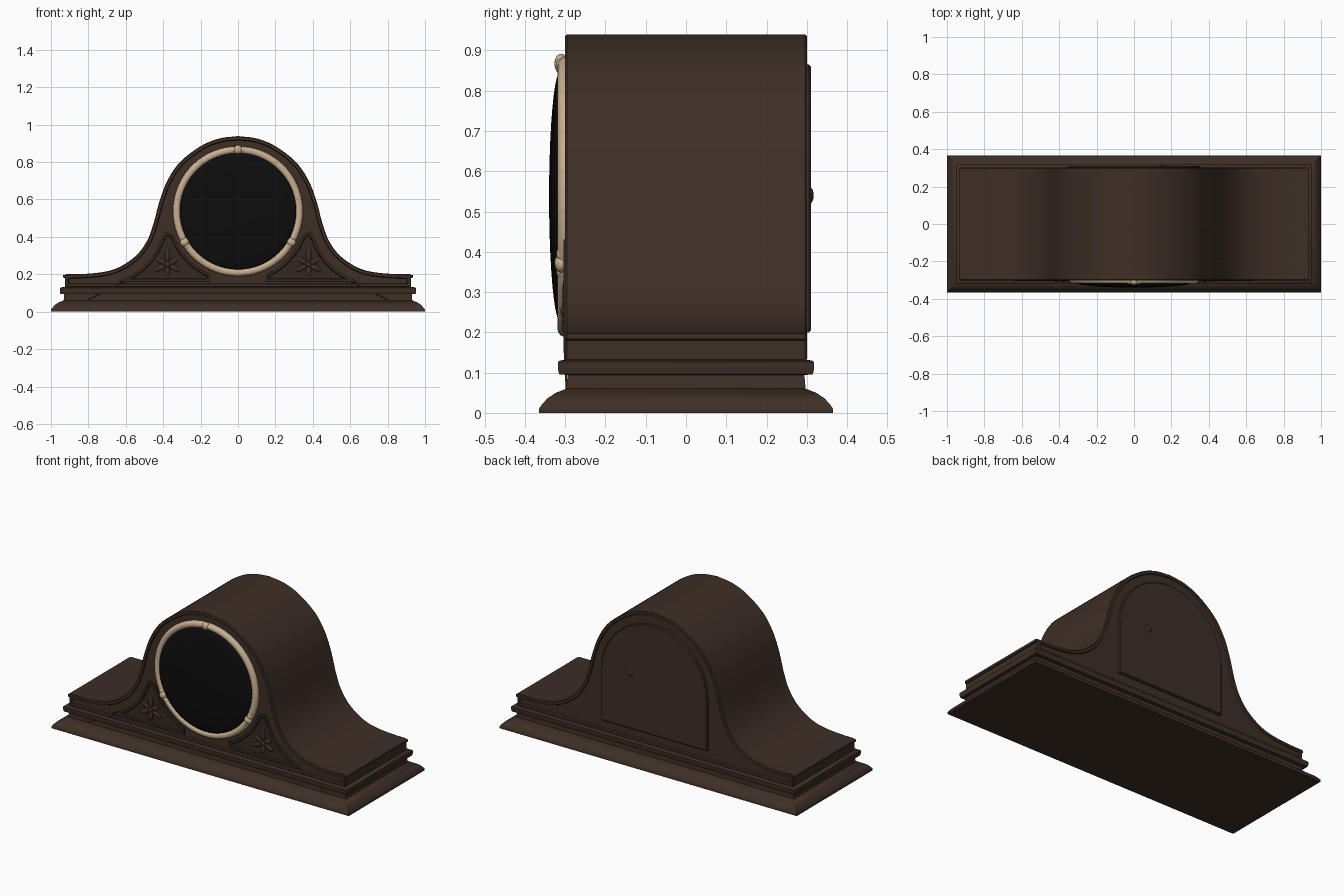
import bpy, bmesh, math
from mathutils import Matrix, Vector

cube = bpy.data.objects.get("Cube")
if cube:
    bpy.data.objects.remove(cube, do_unlink=True)


def material(name, rgb, rough=0.6):
    m = bpy.data.materials.new(name)
    m.use_nodes = True
    m.diffuse_color = (*rgb, 1)
    bsdf = m.node_tree.nodes["Principled BSDF"]
    bsdf.inputs["Base Color"].default_value = (*rgb, 1)
    bsdf.inputs["Roughness"].default_value = rough
    return m


WOOD = material("dark wood", (0.047, 0.028, 0.019))
CARVED = material("carved wood", (0.034, 0.021, 0.014))
CREAM = material("cream bezel", (0.58, 0.43, 0.28))
BLACK = material("black dial", (0.004, 0.004, 0.004))

DIAL_Z = 0.537


def finish(name, bm, mat, angle=35):
    bmesh.ops.recalc_face_normals(bm, faces=bm.faces)
    mesh = bpy.data.meshes.new(name)
    bm.to_mesh(mesh)
    bm.free()
    mesh.materials.append(mat)
    ob = bpy.data.objects.new(name, mesh)
    bpy.context.collection.objects.link(ob)
    bpy.ops.object.select_all(action="DESELECT")
    ob.select_set(True)
    bpy.context.view_layer.objects.active = ob
    bpy.ops.object.shade_smooth_by_angle(angle=math.radians(angle))
    return ob


def spline(pts, steps=6):
    """Smooth curve through the given points."""
    p = [Vector(q) for q in pts]
    p = [2 * p[0] - p[1]] + p + [2 * p[-1] - p[-2]]
    out = []
    for a, b, c, d in zip(p, p[1:], p[2:], p[3:]):
        for i in range(steps):
            t = i / steps
            out.append(0.5 * (2 * b + (c - a) * t + (2 * a - 5 * b + 4 * c - d) * t ** 2
                              + (3 * b - a - 3 * c + d) * t ** 3))
    return out + [p[-2]]


def arc(cx, cz, r, start, end, n):
    angles = [math.radians(start + (end - start) * i / n) for i in range(n + 1)]
    return [(cx + r * math.cos(a), cz + r * math.sin(a)) for a in angles]


def bridge(bm, loops, close_ends=True):
    n = len(loops[0])
    for lo, hi in zip(loops, loops[1:]):
        for i in range(n):
            j = (i + 1) % n
            bm.faces.new((lo[i], lo[j], hi[j], hi[i]))
    if close_ends:
        return [bm.faces.new(loops[0]), bm.faces.new(loops[-1])]


def prism(outline, y0, y1):
    """Extrude an x-z outline along y; returns the mesh and its two caps."""
    bm = bmesh.new()
    caps = bridge(bm, [[bm.verts.new((x, y, z)) for x, z in outline] for y in (y0, y1)])
    bmesh.ops.recalc_face_normals(bm, faces=bm.faces)
    return bm, caps


def recess(bm, cap, steps):
    for width, depth in steps:
        bmesh.ops.inset_region(bm, faces=[cap], thickness=width, depth=depth,
                               use_even_offset=True)


def lathe(name, profile, mat, n=72):
    """Turn (radius, y) points around the dial axis."""
    bm = bmesh.new()
    loops = [[bm.verts.new((r * math.cos(k * math.tau / n), y,
                            DIAL_Z + r * math.sin(k * math.tau / n))) for k in range(n)]
             for r, y in profile]
    bridge(bm, loops)
    return finish(name, bm, mat)


def ellipsoid(bm, centre, size, turn=0):
    m = Matrix.Translation(centre) @ Matrix.Rotation(-turn, 4, "Y") @ Matrix.Diagonal((*size, 1))
    bmesh.ops.create_uvsphere(bm, u_segments=14, v_segments=8, radius=1, matrix=m)


# Moulded plinth: rectangular loops, (inset from the outer edge, height)
profile = [(0, 0), (0, 0.01), (0.008, 0.022), (0.022, 0.037), (0.042, 0.05), (0.068, 0.06),
           (0.071, 0.094), (0.05, 0.096), (0.047, 0.108), (0.047, 0.126), (0.052, 0.13),
           (0.068, 0.132)]
bm = bmesh.new()
bridge(bm, [[bm.verts.new((sx * (1 - d), sy * (0.365 - d), z))
             for sx, sy in ((-1, -1), (1, -1), (1, 1), (-1, 1))] for d, z in profile])
finish("plinth", bm, WOOD)

# Humped case with a raised rim on front and back
side = spline([(0.935, 0.197), (0.75, 0.208), (0.64, 0.236), (0.545, 0.3), (0.486, 0.38),
               (0.452, 0.47), (0.42, 0.59), (0.378, 0.7), (0.31, 0.8), (0.2, 0.885),
               (0.1, 0.926), (0, 0.939)])
half = [(0.926, 0.13), (0.926, 0.18), (0.935, 0.184)] + [tuple(p) for p in side]
outline = half + [(-x, z) for x, z in reversed(half[:-1])]
bm, caps = prism(outline, -0.296, 0.296)
for cap in caps:
    recess(bm, cap, [(0.004, 0.005), (0.014, 0), (0.004, -0.008)])
finish("case", bm, WOOD)

# Arched access panel and its knob on the back
bm, caps = prism([(0.355, 0.2)] + arc(0, 0.51, 0.355, 0, 180, 32) + [(-0.355, 0.2)], 0.28, 0.305)
recess(bm, caps[1], [(0.005, 0.005)])
finish("back_panel", bm, WOOD)
bm = bmesh.new()
ellipsoid(bm, (0.157, 0.308, 0.54), (0.02, 0.009, 0.02))
finish("panel_knob", bm, WOOD)

# Bezel ring and domed dial
lathe("bezel", [(0.346, -0.285)] + [(0.328 + 0.02 * math.cos(a), -0.3 - 0.019 * math.sin(a))
      for a in [math.pi * i / 10 for i in range(11)]] + [(0.308, -0.285)], CREAM)
lathe("dial", [(0.311, -0.288)] + [(0.311 * math.cos(a), -0.312 - 0.028 * math.sin(a))
      for a in [math.pi / 2 * i / 10 for i in range(10)]] + [(0.003, -0.34)], BLACK)

# Three beads on the bezel
bm = bmesh.new()
for deg in (90, 210, 330):
    a = math.radians(deg)
    c = Vector((math.cos(a), 0, math.sin(a)))
    ellipsoid(bm, c * 0.33 + Vector((0, -0.31, DIAL_Z)), (0.025, 0.017, 0.023), a)
    for s in (-1, 1):
        b = a + s * 0.075
        ellipsoid(bm, (0.33 * math.cos(b), -0.31, DIAL_Z + 0.33 * math.sin(b)),
                  (0.013, 0.012, 0.02), b)
finish("bezel_beads", bm, CREAM)

# Carved corner panels with a leaf rosette, one each side of the dial
outer = [tuple(p) for p in spline([(0.64, 0.16), (0.54, 0.215), (0.455, 0.3), (0.39, 0.43)], 5)]
corner = [(0.15, 0.16)] + outer + arc(0, DIAL_Z, 0.368, -20, -66, 12)
for label, s in (("left", 1), ("right", -1)):
    bm, caps = prism([(s * x, z) for x, z in corner], -0.28, -0.304)
    recess(bm, caps[1], [(0.014, 0), (0.004, -0.008)])
    finish(label + "_corner_panel", bm, CARVED)

    bm = bmesh.new()
    hub = Vector((s * 0.378, -0.299, 0.252))
    for deg, length in ((90, 0.04), (30, 0.028), (150, 0.028), (-25, 0.034), (205, 0.034),
                        (270, 0.028)):
        a = math.radians(deg)
        ellipsoid(bm, hub + Vector((math.cos(a), 0, math.sin(a))) * (length + 0.008),
                  (length, 0.008, 0.014), a)
    ellipsoid(bm, hub, (0.015, 0.013, 0.015))
    finish(label + "_rosette", bm, WOOD)
